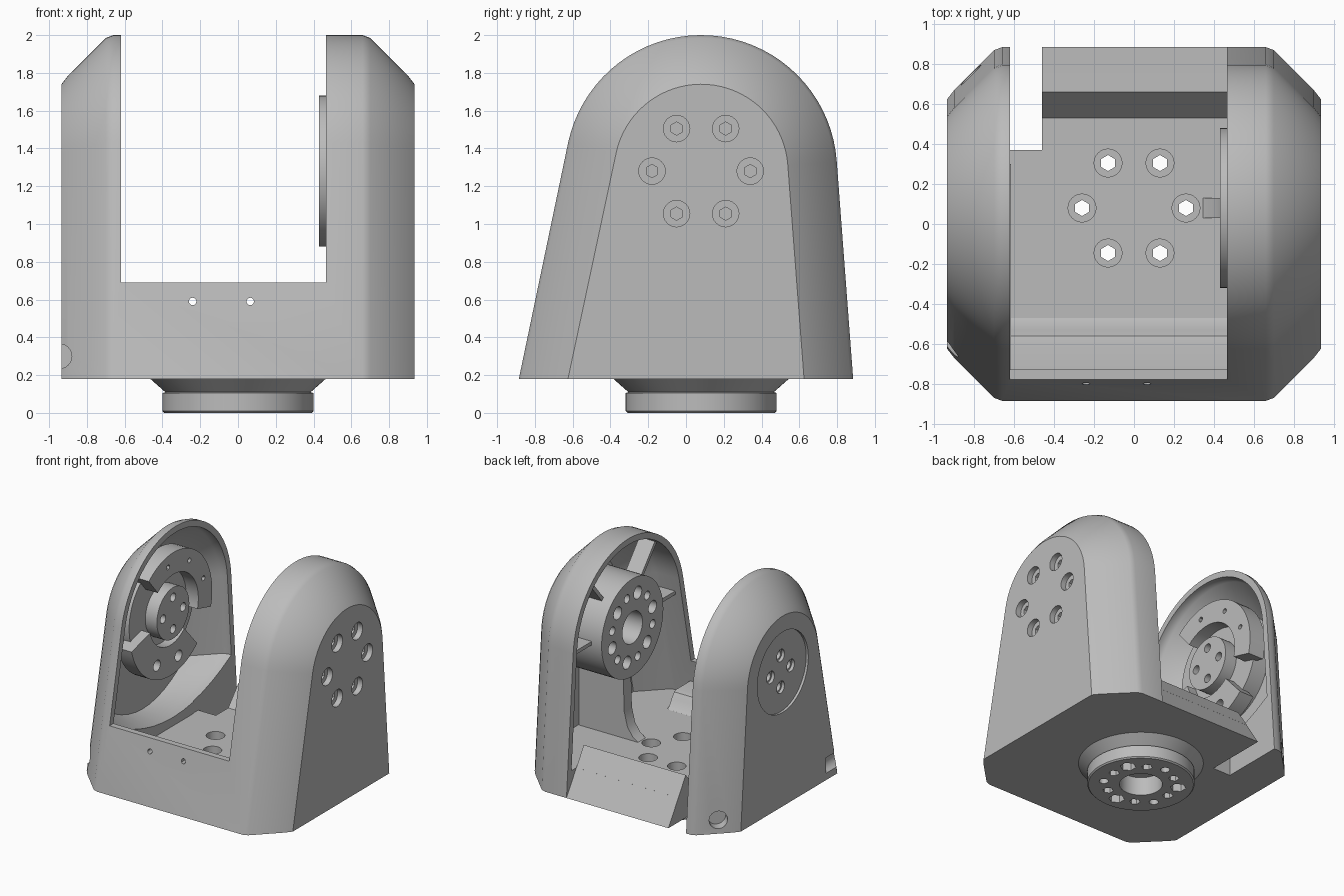
import bpy, bmesh, math
from mathutils import Vector, Matrix

if "Cube" in bpy.data.objects:
    bpy.data.objects.remove(bpy.data.objects["Cube"], do_unlink=True)

GREY = bpy.data.materials.new("plain_grey")
GREY.use_nodes = True
GREY.diffuse_color = (0.5, 0.5, 0.5, 1)
GREY.node_tree.nodes["Principled BSDF"].inputs["Base Color"].default_value = (0.5, 0.5, 0.5, 1)

CY, CZ, R = 0.08, 1.28, 0.72      # joint axis and crown radius
BASE, FLOOR = 0.18, 0.38


def make(name, bm):
    bmesh.ops.recalc_face_normals(bm, faces=bm.faces)
    me = bpy.data.meshes.new(name)
    bm.to_mesh(me)
    bm.free()
    me.materials.append(GREY)
    ob = bpy.data.objects.new(name, me)
    bpy.context.collection.objects.link(ob)
    return ob


def loft(name, rings):
    bm = bmesh.new()
    rows = [[bm.verts.new(p) for p in ring] for ring in rings]
    n = len(rows[0])
    for a, b in zip(rows, rows[1:]):
        for i in range(n):
            j = (i + 1) % n
            bm.faces.new((a[i], a[j], b[j], b[i]))
    bm.faces.new(rows[0])
    bm.faces.new(rows[-1])
    return make(name, bm)


def prism(name, pts, a, b, axis="x"):
    place = {"x": lambda p, t: (t, p[0], p[1]),
             "y": lambda p, t: (p[0], t, p[1]),
             "z": lambda p, t: (p[0], p[1], t)}[axis]
    return loft(name, [[place(p, t) for p in pts] for t in (a, b)])


def box(name, x0, x1, y0, y1, z0, z1):
    return prism(name, [(x0, y0), (x1, y0), (x1, y1), (x0, y1)], z0, z1, "z")


def rods(name, centres, r, length, direction, seg=24):
    """Several equal cylinders in one mesh."""
    bm = bmesh.new()
    turn = Vector(direction).to_track_quat("Z", "Y").to_matrix().to_4x4()
    for c in centres:
        bmesh.ops.create_cone(bm, cap_ends=True, segments=seg, radius1=r, radius2=r,
                              depth=length, matrix=Matrix.Translation(c) @ turn)
    return make(name, bm)


def cut(ob, cutter):
    m = ob.modifiers.new("cut", "BOOLEAN")
    m.operation, m.solver, m.object = "DIFFERENCE", "EXACT", cutter
    bpy.context.view_layer.update()
    new = bpy.data.meshes.new_from_object(ob.evaluated_get(bpy.context.evaluated_depsgraph_get()))
    ob.modifiers.clear()
    ob.data = new
    bpy.data.objects.remove(cutter, do_unlink=True)


def polar(r, count, start=0.0):
    return [(r * math.cos(math.radians(start) + math.tau * i / count),
             r * math.sin(math.radians(start) + math.tau * i / count)) for i in range(count)]


def on_axis(x, r, count, start=0.0):
    return [(x, CY + u, CZ + v) for u, v in polar(r, count, start)]


def on_base(z, r, count, start=0.0):
    return [(u, CY + v, z) for u, v in polar(r, count, start)]


def outline(x, off, floor):
    """Tapered side outline with a round crown; floor gives the bottom height."""
    pts = []
    for i in range(37):
        a = math.radians(4 + 164 * i / 36)
        pts.append((CY + (R - off) * math.cos(a), CZ + (R - off) * math.sin(a)))

    def edge(side, tip):
        z = floor(side * 0.78)
        t = (z - BASE) / (tip[1] - BASE)
        foot = side * (0.885 - off)
        return foot + (tip[0] - foot) * t
    y0, y1 = edge(-1, pts[-1]), edge(1, pts[0])
    for i in range(13):
        t = i / 12
        pts.append((y0 + (y1 - y0) * t, floor((2 * t - 1) * 0.78)))
    return [(x, y, z) for y, z in pts]


def shell(name, stations, floor):
    return loft(name, [outline(x, off, floor) for x, off in stations])


# Outer housing with chamfered sides
side = [(0.66, 0), (0.70, 0.015), (0.90, 0.215), (0.935, 0.26)]
body = shell("housing", [(-x, o) for x, o in reversed(side)] + side, lambda y: BASE)

# Hollow inside, with a dished floor in the right arm
cut(body, shell("hollow", [(-0.615, 0.05), (0.65, 0.05), (0.69, 0.065), (0.885, 0.26)],
                lambda y: FLOOR))
cut(body, shell("arm_hollow", [(-0.885, 0.26), (-0.69, 0.065), (-0.65, 0.05), (-0.60, 0.05)],
                lambda y: 0.45 + 0.36 * y * y))

# Gap between the arms, open back and floor notch
cut(body, box("gap", -0.62, 0.465, -1.2, 1.2, 0.69, 2.3))
cut(body, prism("back_gap", [(0.3, FLOOR), (0.53, FLOOR), (0.66, 0.53), (0.885, BASE),
                             (1.1, BASE - 0.02), (1.1, 2.2), (0.3, 2.2)], -0.62, 0.465))
cut(body, box("notch", -0.62, -0.46, 0.37, 1.1, 0, 0.72))

# Screw holes in arms, floor and front wall
cut(body, rods("arm_holes", on_axis(0.93, 0.26, 6), 0.07, 0.2, (1, 0, 0)))
cut(body, rods("floor_sinks", on_base(FLOOR, 0.26, 6), 0.07, 0.2, (0, 0, 1)))
cut(body, rods("floor_holes", on_base(0.2, 0.26, 6), 0.04, 0.6, (0, 0, 1), 6))
cut(body, rods("pin_holes", [(x, -0.8, 0.59) for x in (-0.24, 0.065)], 0.02, 0.3, (0, 1, 0), 12))
cut(body, rods("front_port", [(-0.945, -0.6, 0.3)], 0.065, 0.24, (0, 1, 0)))
cut(body, rods("back_port", [(-0.83, 0.76, 0.29)], 0.07, 0.2, (-1, 1, 0)))
cut(body, rods("disc_recess", [(-0.94, CY, CZ)], 0.33, 0.05, (1, 0, 0), 48))
cut(body, rods("disc_holes", on_axis(-0.9, 0.13, 4), 0.05, 0.3, (1, 0, 0)))

# Floor step and back ramp
prism("floor_step", [(-0.80, 0.36), (-0.47, 0.36), (-0.47, 0.38), (-0.50, 0.40), (-0.53, 0.45),
                     (-0.56, 0.49), (-0.60, 0.50), (-0.80, 0.50)], -0.62, 0.5)
prism("back_ramp", [(0.53, FLOOR), (0.66, 0.53), (0.757, FLOOR), (0.74, 0.36), (0.55, 0.36)],
      -0.46, 0.465)

# Motor in the left arm
motor = rods("motor", [(0.66, CY, CZ)], 0.40, 0.46, (1, 0, 0), 64)
cut(motor, rods("motor_bore", [(0.43, CY, CZ)], 0.13, 0.5, (1, 0, 0), 32))
cut(motor, rods("motor_holes", on_axis(0.43, 0.27, 6, 15), 0.035, 0.2, (1, 0, 0), 16))
cut(motor, rods("motor_ports", on_axis(0.43, 0.27, 6, 45), 0.052, 0.2, (1, 0, 0), 16))
cut(motor, rods("motor_screws", on_axis(0.88, 0.26, 6), 0.035, 0.2, (1, 0, 0), 6))

# Ribs from the motor to the shell
for i, deg in enumerate((50, 130, 180, 0)):
    a = math.radians(deg)
    c, s = math.cos(a), math.sin(a)
    prism("motor_rib_%d" % i, [(CY + r * c - w * s, CZ + r * s + w * c)
                               for r, w in ((0.37, -.015), (0.69, -.015), (0.69, .015), (0.37, .015))],
          0.52, 0.66)

# Flared support under the motor
prism("motor_support", [(0.33, 0.37), (0.39, 0.41), (0.44, 0.48), (0.47, 0.60), (0.48, 0.95),
                        (0.88, 0.95), (0.88, 0.37)], CY - 0.05, CY + 0.05, "y")


# Idler bearing in the right arm
def sector(name, r0, r1, a0, a1, x0, x1):
    angs = [math.radians(a0 + (a1 - a0) * i / 24) for i in range(25)]
    pts = [(r1, a) for a in angs] + [(r0, a) for a in reversed(angs)]
    return prism(name, [(CY + r * math.cos(a), CZ + r * math.sin(a)) for r, a in pts], x0, x1)


rim = rods("idler_plate", [(-0.82, CY, CZ)], 0.42, 0.14, (1, 0, 0), 64)
hub = rods("idler_hub", [(-0.76, CY, CZ)], 0.21, 0.23, (1, 0, 0), 48)
for part in (rim, hub):
    cut(part, rods("idler_holes", on_axis(-0.75, 0.13, 4), 0.035, 0.5, (1, 0, 0), 16))
upper = sector("upper_stop", 0.32, 0.50, -15, 130, -0.78, -0.64)
cut(upper, rods("upper_holes", on_axis(-0.64, 0.41, 9, 20)[:3], 0.02, 0.1, (1, 0, 0), 12))
lower = sector("lower_stop", 0.27, 0.52, 195, 312, -0.80, -0.67)
cut(lower, rods("lower_holes", on_axis(-0.67, 0.41, 9, 245)[:2], 0.045, 0.16, (1, 0, 0), 16))

# Turntable flange under the base
flange = loft("base_flange", [[(u, CY + v, z) for u, v in polar(r, 64)] for r, z in
                              ((0.39, 0), (0.40, 0.01), (0.40, 0.105), (0.385, 0.11), (0.47, 0.185))])
cut(flange, rods("flange_bore", [(0, CY, 0)], 0.16, 0.3, (0, 0, 1), 32))
cut(flange, rods("flange_holes", on_base(0.1, 0.26, 6), 0.04, 0.4, (0, 0, 1), 6))
cut(flange, rods("flange_pins", on_base(0, 0.28, 3, 90), 0.035, 0.16, (0, 0, 1), 16))
cut(flange, rods("flange_slots", on_base(0, 0.28, 3, 30), 0.06, 0.16, (0, 0, 1), 6))

# Smooth the round surfaces, keep edges crisp
bpy.ops.object.select_all(action="DESELECT")
for ob in bpy.context.collection.objects:
    if ob.type == "MESH" and GREY.name in ob.data.materials:
        ob.select_set(True)
        bpy.context.view_layer.objects.active = ob
bpy.ops.object.shade_smooth_by_angle(angle=math.radians(30))
